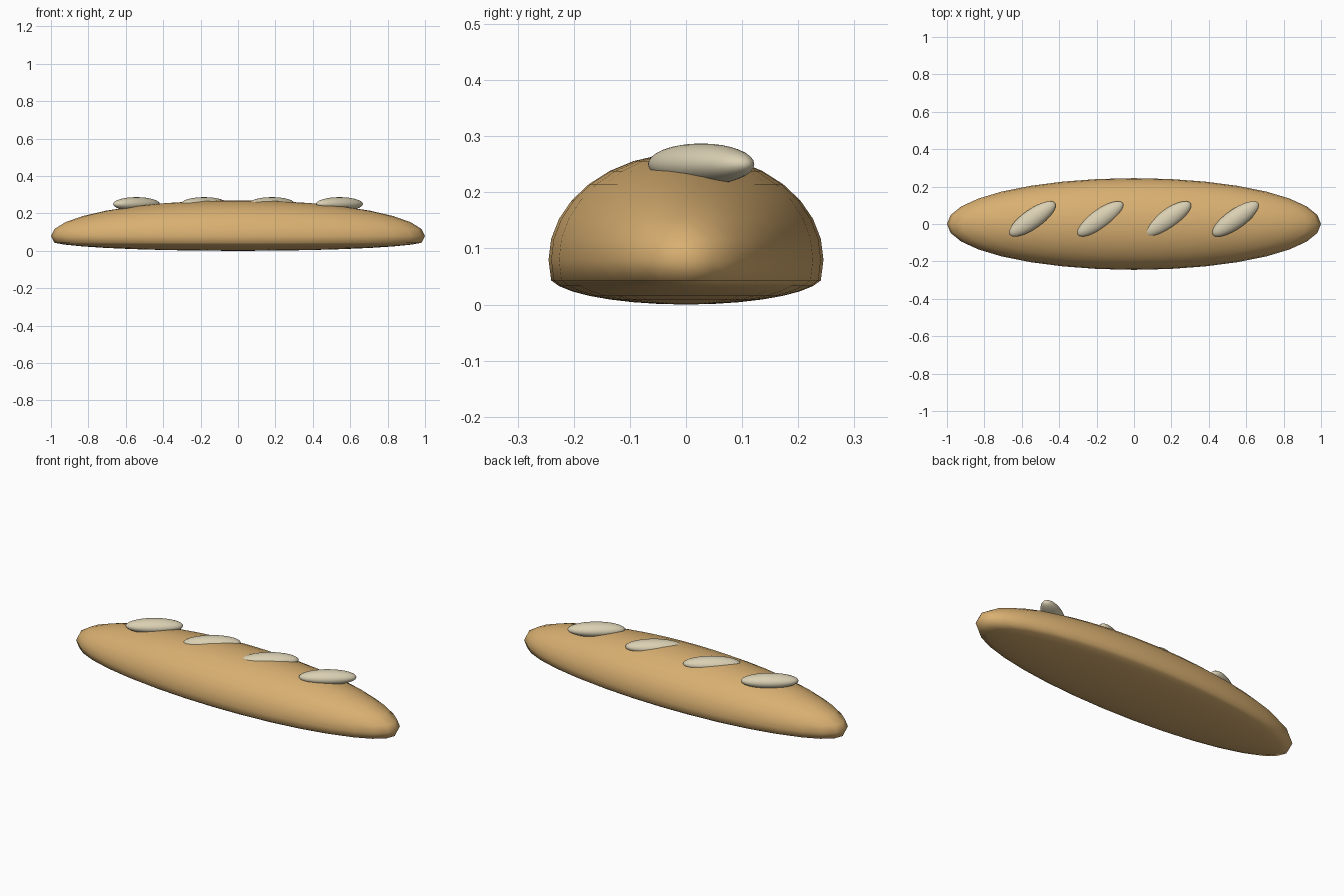
import bpy, math

if "Cube" in bpy.data.objects:
    bpy.data.objects.remove(bpy.data.objects["Cube"])


def material(name, rgb):
    m = bpy.data.materials.new(name)
    m.diffuse_color = (*rgb, 1)
    m.use_nodes = True
    m.node_tree.nodes["Principled BSDF"].inputs["Base Color"].default_value = m.diffuse_color
    return m


def ellipsoid(name, radii, segments, rings, mat):
    bpy.ops.mesh.primitive_uv_sphere_add(segments=segments, ring_count=rings, radius=1)
    ob = bpy.context.object
    ob.name = name
    ob.data.materials.append(mat)
    for v in ob.data.vertices:
        v.co = [c * r for c, r in zip(v.co, radii)]
    bpy.ops.object.shade_smooth()
    return ob


crust = material("golden crust", (0.69, 0.43, 0.165))
cream = material("pale dough", (0.70, 0.63, 0.45))

# Long loaf: domed top, nearly flat underside
HEIGHT, MID = 0.19, 0.08
edge = -HEIGHT * math.sin(math.pi / 16)      # first ring below the widest one
squash = (MID + edge) / (HEIGHT + edge)      # brings the lowest point to z = 0
loaf = ellipsoid("loaf", (1.0, 0.245, HEIGHT), 32, 16, crust)
for v in loaf.data.vertices:
    if v.co.z < edge:
        v.co.z = edge + (v.co.z - edge) * squash
loaf.location.z = MID

# Slanted slashes along the top
for i in range(4):
    s = ellipsoid(f"slash_{i + 1}", (0.148, 0.052, 0.037), 32, 16, cream)
    s.location = (-0.543 + 0.362 * i, 0.027, 0.25)
    s.rotation_euler.z = math.radians(35)
